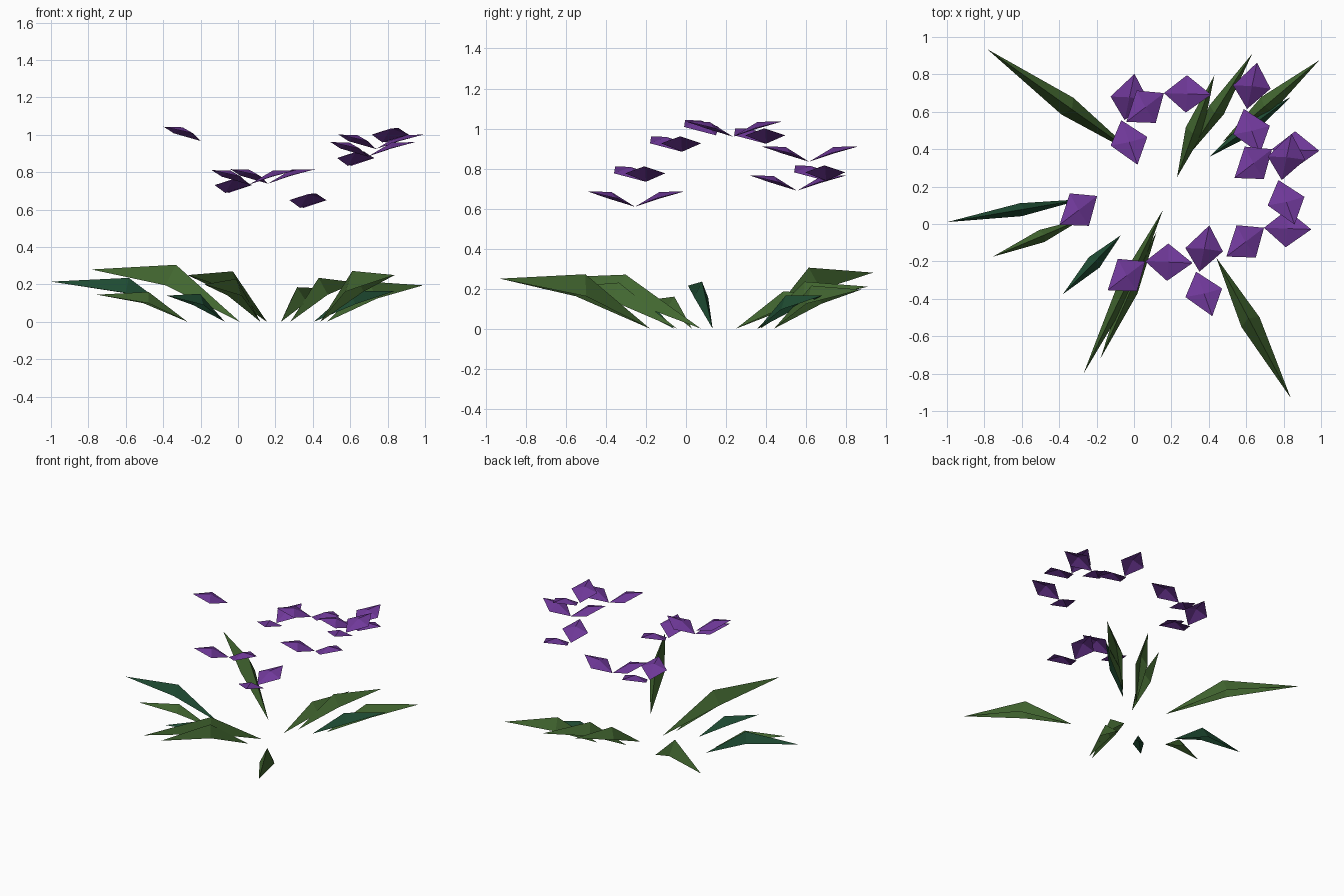
import bpy, math
from mathutils import Vector

if "Cube" in bpy.data.objects:
    bpy.data.objects.remove(bpy.data.objects["Cube"])


def material(name, rgb):
    m = bpy.data.materials.new(name)
    m.diffuse_color = (*rgb, 1)
    m.use_nodes = True
    m.node_tree.nodes["Principled BSDF"].inputs["Base Color"].default_value = m.diffuse_color
    return m


PURPLE = material("petal_purple", (0.16, 0.04, 0.32))
GREEN = material("leaf_green", (0.055, 0.135, 0.03))
TEAL = material("leaf_dark_green", (0.014, 0.075, 0.034))


def add_mesh(name, verts, faces, mat):
    me = bpy.data.meshes.new(name)
    me.from_pydata([tuple(v) for v in verts], [], faces)
    me.materials.append(mat)
    ob = bpy.data.objects.new(name, me)
    bpy.context.collection.objects.link(ob)


def petal(name, heart, degrees, skew=0.0):
    """Diamond with a raised middle, rising outward from the flower heart."""
    a = math.radians(degrees)
    shape = [(0, 0, 0), (0.12 - skew, -0.1, 0.042), (0.253, 0, 0.077),
             (0.12 + skew, 0.1, 0.042), (0.125, 0, 0.074)]
    verts = [(heart[0] + x * math.cos(a) - y * math.sin(a),
              heart[1] + x * math.sin(a) + y * math.cos(a),
              heart[2] - 0.006 + z) for x, y, z in shape]
    add_mesh(name, verts, [(0, 1, 4), (1, 2, 4), (2, 3, 4), (3, 0, 4)], PURPLE)


def leaf(name, base, tip, ridge_z, half, drop, mat):
    """Long blade folded along its ridge, with both edges hanging down."""
    base = Vector((*base, 0))
    tip = Vector(tip)
    along = tip - base
    side = Vector((-along.y, along.x, 0)).normalized() * half
    ridge = base + along * 0.43
    ridge.z = ridge_z
    edge = base + along * 0.46
    edge.z = ridge_z - drop
    add_mesh(name, [base, edge - side, tip, edge + side, ridge],
             [(0, 1, 4), (1, 2, 4), (2, 3, 4), (3, 0, 4)], mat)


# Petal pairs opening to the front and back
for i, (x, y, z) in enumerate([(0.35, -0.255, 0.615), (-0.05, 0.555, 0.695),
                               (0.605, 0.615, 0.84), (0.79, 0.235, 0.965)]):
    petal(f"back_petal_{i}", (x, y, z), 78, -0.012)
    petal(f"front_petal_{i}", (x - 0.018, y, z), -70, 0.012)

# Petal pairs opening to the sides
for i, heart in enumerate([(0.06, -0.2, 0.74), (0.16, 0.70, 0.745),
                           (0.695, -0.02, 0.89), (0.738, 0.4, 0.93)]):
    petal(f"right_petal_{i}", heart, -2)
    petal(f"left_petal_{i}", heart, 217.5, 0.012)

# Single petal on the left
petal("single_petal", (-0.197, 0.15, 0.972), 217.5, 0.012)

# Leaves: base, tip, ridge height, half width, edge drop, colour
leaves = [
    ((0.01, 0.37), (-0.785, 0.935, 0.28), 0.305, 0.055, 0.11, GREEN),
    ((-0.27, 0.133), (-1.0, 0.01, 0.215), 0.235, 0.035, 0.08, TEAL),
    ((-0.27, 0.03), (-0.755, -0.175, 0.145), 0.16, 0.035, 0.06, GREEN),
    ((-0.07, -0.06), (-0.38, -0.375, 0.14), 0.15, 0.04, 0.06, TEAL),
    ((0.155, 0.075), (-0.27, -0.8, 0.25), 0.27, 0.045, 0.11, GREEN),
    ((0.12, -0.045), (-0.18, -0.72, 0.2), 0.23, 0.04, 0.09, GREEN),
    ((0.44, -0.18), (0.838, -0.93, 0.25), 0.272, 0.055, 0.11, GREEN),
    ((0.23, 0.25), (0.43, 0.795, 0.18), 0.185, 0.048, 0.08, GREEN),
    ((0.28, 0.355), (0.632, 0.91, 0.21), 0.235, 0.045, 0.09, GREEN),
    ((0.475, 0.44), (0.99, 0.875, 0.195), 0.215, 0.05, 0.09, GREEN),
    ((0.405, 0.36), (0.84, 0.68, 0.165), 0.165, 0.04, 0.07, TEAL),
]
for i, args in enumerate(leaves):
    leaf(f"leaf_{i}", *args)
